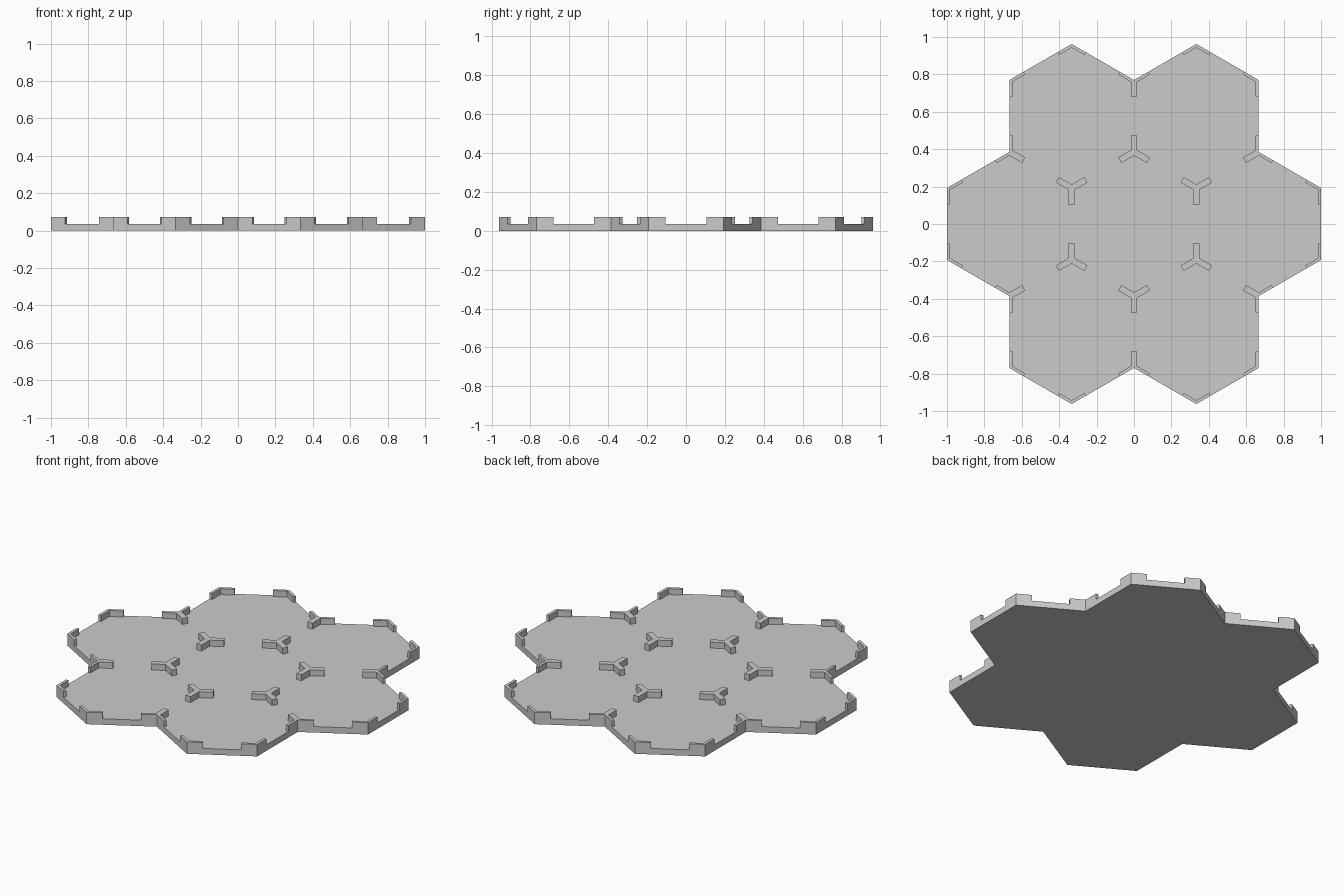
import bpy, bmesh
from math import cos, sin, pi, sqrt
from mathutils import Vector

cube = bpy.data.objects.get("Cube")
if cube:
    bpy.data.objects.remove(cube, do_unlink=True)

APOTHEM = 1 / 3
RADIUS = APOTHEM * 2 / sqrt(3)
PLATE = 0.036        # plate thickness
WALL = 0.036         # height of the corner walls above the plate
ARM = 0.088          # length of a wall arm along a tile edge
THICK = 0.0167       # wall thickness inside each tile

grey = bpy.data.materials.new("light_grey")
grey.use_nodes = True
grey.diffuse_color = (0.6, 0.6, 0.6, 1)
grey.node_tree.nodes["Principled BSDF"].inputs["Base Color"].default_value = (0.6, 0.6, 0.6, 1)


def polar(radius, angle):
    return Vector((radius * cos(angle), radius * sin(angle), 0))


def make_slab(name, polygons, z, height):
    """Merge flat polygons into clean outlines and thicken them upwards."""
    bm = bmesh.new()
    for points in polygons:
        bm.faces.new([bm.verts.new(p) for p in points])
    bmesh.ops.remove_doubles(bm, verts=bm.verts, dist=0.0005)
    bmesh.ops.dissolve_limit(bm, angle_limit=0.01, verts=bm.verts, edges=bm.edges)
    bm.normal_update()
    bmesh.ops.reverse_faces(bm, faces=[f for f in bm.faces if f.normal.z < 0])
    mesh = bpy.data.meshes.new(name)
    bm.to_mesh(mesh)
    bm.free()
    mesh.materials.append(grey)
    obj = bpy.data.objects.new(name, mesh)
    obj.location.z = z
    bpy.context.collection.objects.link(obj)
    solid = obj.modifiers.new("thickness", "SOLIDIFY")
    solid.thickness = height
    solid.offset = 1
    return obj


# One middle tile with six around it
centres = [Vector((0, 0, 0))] + [polar(2 * APOTHEM, k * pi / 3) for k in range(6)]
corners = [polar(RADIUS, pi / 6 + k * pi / 3) for k in range(6)]

tiles = [[c + p for p in corners] for c in centres]

# Every tile corner carries two wall arms, one along each adjoining edge
arms = []
for c in centres:
    for k, corner in enumerate(corners):
        inner = corner * (1 - THICK / APOTHEM)
        for step in (1, -1):
            other = corners[(k + step) % 6]
            end = corner + (other - corner).normalized() * ARM
            end_in = end - (corner + other).normalized() * THICK
            quad = [c + p for p in (corner, end, end_in, inner)]
            arms.append(quad[::step])

make_slab("base_plate", tiles, 0, PLATE)
make_slab("corner_walls", arms, PLATE, WALL)
